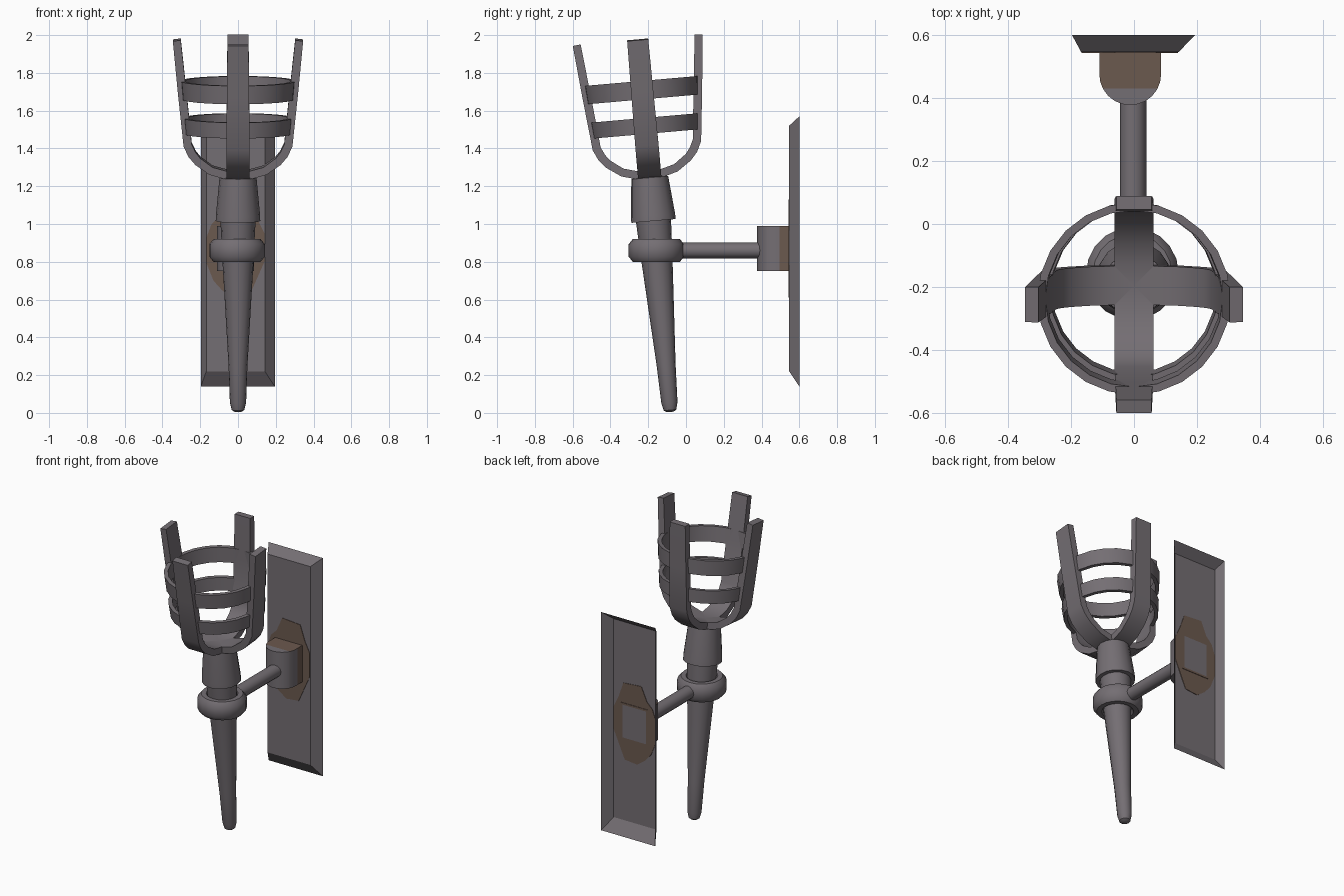
import bpy, bmesh, math
from mathutils import Matrix, Vector

if "Cube" in bpy.data.objects:
    bpy.data.objects.remove(bpy.data.objects["Cube"])


def material(name, rgb):
    m = bpy.data.materials.new(name)
    m.diffuse_color = (*rgb, 1)
    m.use_nodes = True
    m.node_tree.nodes["Principled BSDF"].inputs["Base Color"].default_value = m.diffuse_color
    return m


IRON = material("grey iron", (0.175, 0.157, 0.172))
RUST = material("brown rust", (0.148, 0.100, 0.077))

# The torch leans forward by five degrees around its foot
LEAN = Matrix.Translation((0, -0.083, 0)) @ Matrix.Rotation(math.radians(5), 4, 'X')


def finish(name, bm, matrix=None, angle=35, mats=(IRON,)):
    bmesh.ops.recalc_face_normals(bm, faces=bm.faces)
    if matrix is not None:
        bm.transform(matrix)
    me = bpy.data.meshes.new(name)
    bm.to_mesh(me)
    bm.free()
    for m in mats:
        me.materials.append(m)
    for p in me.polygons:
        p.use_smooth = True
    me.set_sharp_from_angle(angle=math.radians(angle))
    ob = bpy.data.objects.new(name, me)
    bpy.context.collection.objects.link(ob)
    return ob


def skin(bm, loops, close_path=False, caps=True):
    """Join a series of closed vertex loops with quads."""
    rows = [[bm.verts.new(p) for p in loop] for loop in loops]
    n = len(rows[0])
    pairs = list(zip(rows, rows[1:]))
    if close_path:
        pairs.append((rows[-1], rows[0]))
    for a, b in pairs:
        for i in range(n):
            j = (i + 1) % n
            bm.faces.new((a[i], a[j], b[j], b[i]))
    if caps and not close_path:
        bm.faces.new(rows[0])
        bm.faces.new(rows[-1])


def lathe(name, profile, matrix, sides=16, closed=False, angle=35):
    bm = bmesh.new()
    loops = [[(r * math.cos(2 * math.pi * i / sides), r * math.sin(2 * math.pi * i / sides), z)
              for i in range(sides)] for r, z in profile]
    skin(bm, loops, close_path=closed)
    return finish(name, bm, matrix, angle)


# Tapered handle and the collar under the cage
lathe("handle", [(0.018, 0.005), (0.033, 0.015), (0.043, 0.055), (0.05, 0.25),
                 (0.082, 0.80), (0.094, 1.04)], LEAN)
lathe("collar", [(0.09, 1.02), (0.118, 1.02), (0.117, 1.05), (0.098, 1.25), (0.06, 1.262)], LEAN)

# Level holding ring and its arm
RING = Matrix.Translation((-0.005, -0.157, 0.86))
lathe("holding_ring", [(0.075, -0.035), (0.095, -0.06), (0.125, -0.06), (0.147, -0.033),
                       (0.147, 0.033), (0.125, 0.06), (0.095, 0.06), (0.075, 0.035)],
      RING, sides=20, closed=True, angle=50)
ARM = Matrix.Translation((-0.003, -0.05, 0.86)) @ Matrix.Rotation(math.radians(-90), 4, 'X')
lathe("arm", [(0.042, 0.0), (0.042, 0.45)], ARM, sides=12)

# Cage straps: two crossing U shapes, each stations of (outer r, outer z, inner r, inner z)
HALF = [(0.08, 1.250, 0.07, 1.292), (0.15, 1.270, 0.135, 1.310), (0.225, 1.322, 0.20, 1.358),
        (0.262, 1.365, 0.225, 1.390), (0.288, 1.420, 0.245, 1.432), (0.318, 1.70, 0.272, 1.70),
        (0.345, 1.980, 0.303, 1.985)]
PATH = [(-a, b, -c, d) for a, b, c, d in reversed(HALF)] + [(0, 1.245, 0, 1.285)] + HALF
for k, name in enumerate(("side_cage_strap", "front_back_cage_strap")):
    bm = bmesh.new()
    loops = []
    for ro, zo, ri, zi in PATH:
        w = 0.062 - 0.006 * max(0, (zo - 1.4) / 0.58)
        loops.append([(ro, -w, zo), (ro, w, zo), (ri, w, zi), (ri, -w, zi)])
    skin(bm, loops)
    finish(name, bm, LEAN @ Matrix.Rotation(k * math.pi / 2, 4, 'Z'), 30)

# Two hoops tying the straps together
for name, z, h, r in (("lower_hoop", 1.525, 0.085, 0.287), ("upper_hoop", 1.715, 0.098, 0.303)):
    lathe(name, [(r - 0.028, z - h / 2), (r - 0.005, z - h / 2), (r + 0.003, z + h / 2),
                 (r - 0.022, z + h / 2)], LEAN, sides=24, closed=True)

# Wall plate: bevelled shell, open at the back
bm = bmesh.new()


def rect(x0, x1, z0, z1, y):
    return [(x0, y, z0), (x1, y, z0), (x1, y, z1), (x0, y, z1)]


skin(bm, [rect(-0.197, 0.195, 0.14, 1.57, 0.6), rect(-0.168, 0.142, 0.22, 1.52, 0.546)], caps=False)
bmesh.ops.holes_fill(bm, edges=[e for e in bm.edges if all(v.co.y < 0.55 for v in e.verts)], sides=4)
finish("wall_plate", bm, angle=20)

# Rust stain, a thin patch showing on both sides of the plate
STAIN = [(-0.166, 0.93), (-0.166, 0.79), (-0.13, 0.70), (-0.085, 0.65), (-0.03, 0.61), (0.06, 0.62),
         (0.10, 0.71), (0.14, 0.80), (0.14, 0.95), (0.105, 1.02), (0.07, 1.12), (-0.06, 1.13),
         (-0.10, 1.04), (-0.14, 1.0)]
bm = bmesh.new()
skin(bm, [[(x, y, z) for x, z in STAIN] for y in (0.543, 0.549)])
finish("rust_stain", bm, angle=20, mats=(RUST,))

# Mounting block: D-shaped, rusty towards the wall
bm = bmesh.new()
CX, W = -0.012, 0.098
OUTLINE = [(CX + W, 0.552)] + [
    (CX + W * math.cos(t), 0.475 - W * math.sin(t))
    for t in (math.pi * i / 12 for i in range(13))] + [(CX - W, 0.552)]
skin(bm, [[(x, y, z) for x, y in OUTLINE] for z in (0.75, 0.99)])
for y in (0.43, 0.495):
    bmesh.ops.bisect_plane(bm, geom=bm.verts[:] + bm.edges[:] + bm.faces[:],
                           plane_co=(0, y, 0), plane_no=(0, 1, 0))
bm.normal_update()
for f in bm.faces:
    limit = 0.43 if all(v.co.z > 0.98 for v in f.verts) else 0.495
    f.material_index = int(f.calc_center_median().y > limit)
back = [f for f in bm.faces if all(v.co.y > 0.55 for v in f.verts)]
bmesh.ops.inset_region(bm, faces=back, thickness=0.018)
for f in back:
    f.material_index = 0
finish("mounting_block", bm, angle=30, mats=(IRON, RUST))
